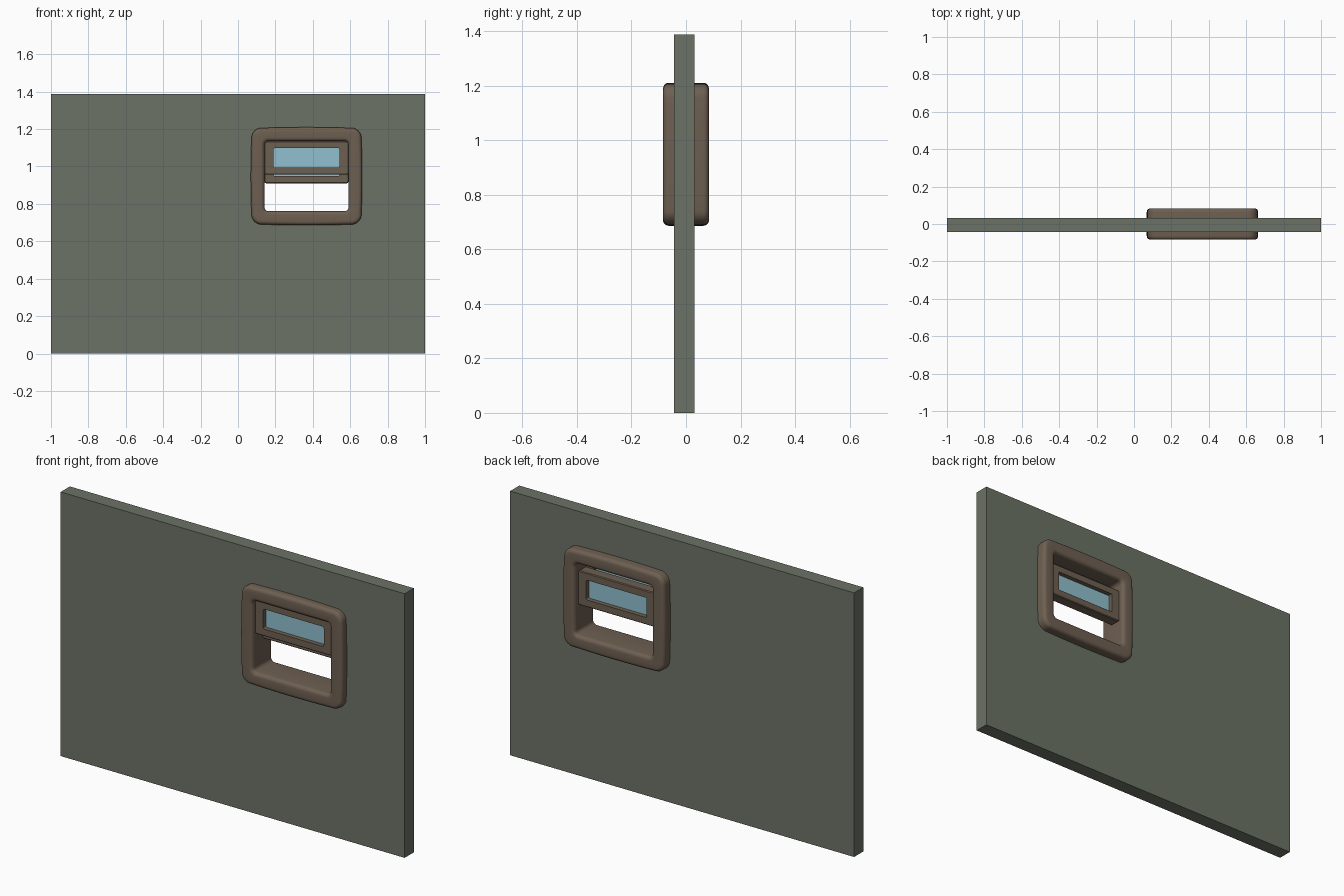
import bpy, bmesh, math

old = bpy.data.objects.get("Cube")
if old:
    bpy.data.objects.remove(old)


def material(name, rgb):
    m = bpy.data.materials.new(name)
    m.use_nodes = True
    color = (*rgb, 1)
    m.diffuse_color = color
    m.node_tree.nodes["Principled BSDF"].inputs["Base Color"].default_value = color
    return m


WALL = material("grey green wall", (0.15, 0.17, 0.133))
WOOD = material("brown wood", (0.155, 0.115, 0.083))
GLASS = material("pale blue glass", (0.28, 0.53, 0.62))


def outline(cx, cz, hx, hz, y, r=0.0, bulge=0.0, steps=8, side=6):
    """Rounded rectangle facing the front, with sides that swell slightly."""
    if r == 0:
        return [(cx + a * hx, y, cz + b * hz) for a, b in ((1, 1), (-1, 1), (-1, -1), (1, -1))]
    corners = ((1, 1), (-1, 1), (-1, -1), (1, -1))
    pts = []
    for i, (a, b) in enumerate(corners):
        for k in range(steps + 1):
            t = math.radians(90 * (i + k / steps))
            pts.append((a * (hx - r) + r * math.cos(t), b * (hz - r) + r * math.sin(t)))
        # points along the straight run to the next corner
        na, nb = corners[(i + 1) % 4]
        t = math.radians(90 * (i + 1))
        x0, z0 = pts[-1]
        x1, z1 = na * (hx - r) + r * math.cos(t), nb * (hz - r) + r * math.sin(t)
        pts += [(x0 + (x1 - x0) * k / side, z0 + (z1 - z0) * k / side) for k in range(1, side)]
    return [(cx + x * (1 - bulge * (z / hz) ** 2), y, cz + z * (1 - bulge * (x / hx) ** 2))
            for x, z in pts]


def ring(name, loops, mat, smooth=True):
    """Bridge outlines into a closed tube around an opening."""
    bm = bmesh.new()
    rows = [[bm.verts.new(p) for p in loop] for loop in loops]
    for a, b in zip(rows, rows[1:] + rows[:1]):
        for i in range(len(a)):
            j = (i + 1) % len(a)
            bm.faces.new((a[i], a[j], b[j], b[i]))
    bmesh.ops.recalc_face_normals(bm, faces=bm.faces)
    mesh = bpy.data.meshes.new(name)
    bm.to_mesh(mesh)
    bm.free()
    obj = bpy.data.objects.new(name, mesh)
    bpy.context.collection.objects.link(obj)
    mesh.materials.append(mat)
    if smooth:
        bpy.ops.object.select_all(action='DESELECT')
        obj.select_set(True)
        bpy.context.view_layer.objects.active = obj
        bpy.ops.object.shade_smooth_by_angle(angle=math.radians(35))
    return obj


def box(name, x, y, z, size, mat):
    bpy.ops.mesh.primitive_cube_add(size=1, location=(x, y, z))
    obj = bpy.context.object
    obj.name = name
    obj.scale = size
    obj.data.materials.append(mat)


# wall slab with an opening hidden behind the frame
CX, CZ = 0.366, 0.948
HEIGHT, FRONT, BACK = 1.388, -0.044, 0.032
wall_edge = lambda y: outline(0, HEIGHT / 2, 1, HEIGHT / 2, y)
wall_hole = lambda y: outline(CX, CZ, 0.26, 0.222, y)
ring("wall", [wall_edge(FRONT), wall_edge(BACK), wall_hole(BACK), wall_hole(FRONT)], WALL, False)

# thick window frame with softened edges inside and out
DEPTH, SOFT, N = 0.084, 0.02, 5
section = []
for sign in (-1, 1):
    arc = []
    for k in range(N + 1):
        t = math.pi / 2 * k / N
        inset = SOFT * (1 - math.sin(t))
        y = sign * (DEPTH - SOFT * (1 - math.cos(t)))
        arc.append((inset, y))
    outer = [outline(CX, CZ, 0.298 - i, 0.262 - i, y, 0.05 - i, 0.022) for i, y in arc]
    inner = [outline(CX, CZ, 0.224 + i, 0.187 + i, y, 0.02 + i) for i, y in arc]
    section += (inner[::-1] + outer) if sign < 0 else (outer[::-1] + inner)
ring("window_frame", section, WOOD)

# two sliding sashes, the rear one hanging lower, each with a glass pane
HX, HZ, HALF = 0.225, 0.09, 0.029
for name, y, z in (("front_sash", -0.033, 1.046), ("rear_sash", 0.026, 1.0)):
    loops = []
    for dy, inset in ((-HALF, 0.004), (-HALF + 0.004, 0), (HALF - 0.004, 0), (HALF, 0.004)):
        loops.append(outline(CX, z, HX - inset, HZ - inset, y + dy, 0.012 - inset))
    for dy in (HALF, -HALF):
        loops.append(outline(CX, z, 0.176, 0.052, y + dy, 0.008))
    ring(name, loops, WOOD)
    box(name + "_glass", CX, y, z, (0.36, 0.01, 0.112), GLASS)
